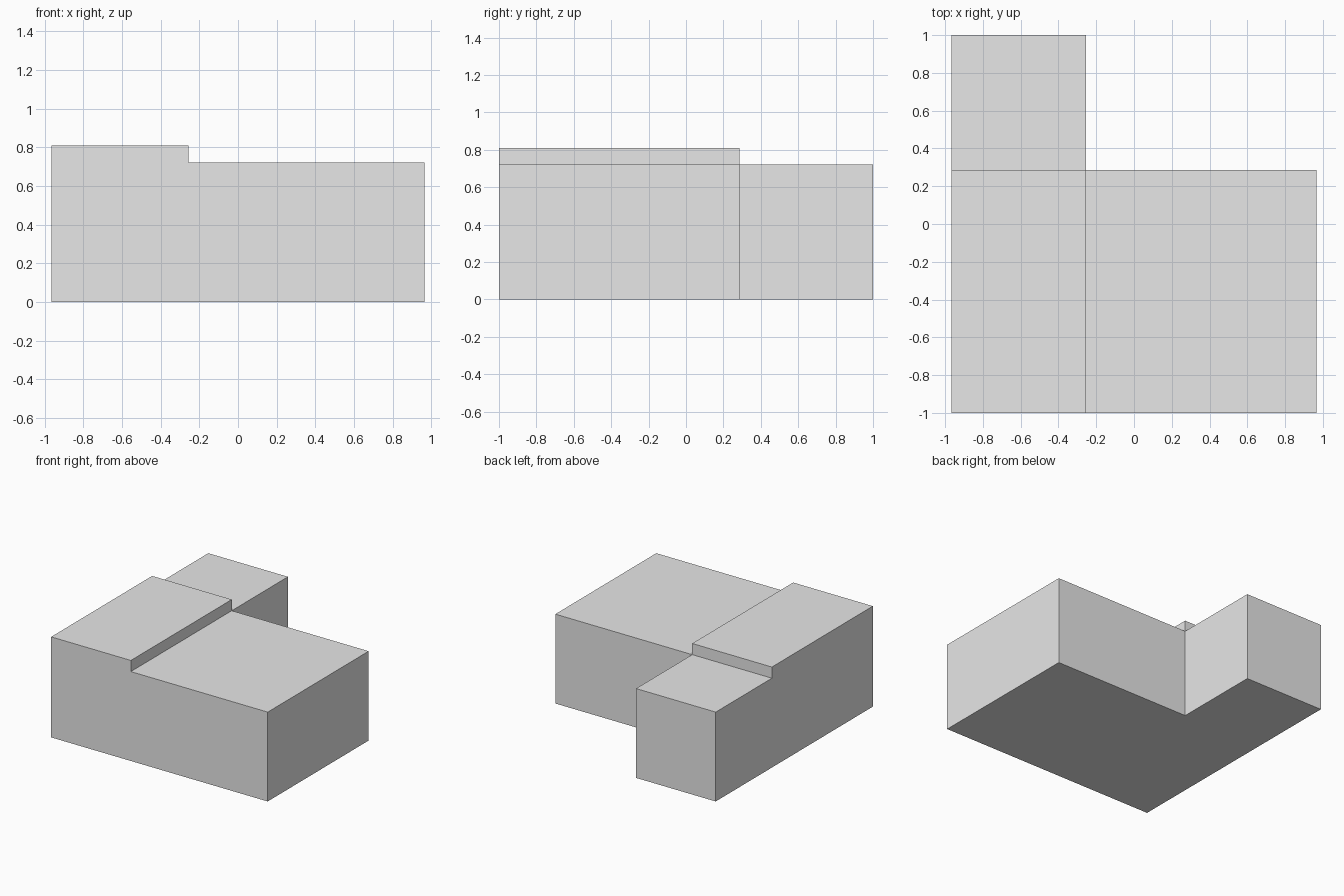
import bpy
import bmesh

if "Cube" in bpy.data.objects:
    bpy.data.objects.remove(bpy.data.objects["Cube"])

X0, XS, X1 = -0.965, -0.255, 0.965   # left wall, step, right wall
Y0, YS, Y1 = -1.0, 0.285, 1.0        # front wall, step, back wall
LOW, HIGH = 0.72, 0.81               # roof heights

bm = bmesh.new()


def cell(x0, x1, y0, y1):
    """Rectangular floor-plan cell."""
    return bm.faces.new([bm.verts.new((x, y, 0)) for x, y in
                         ((x0, y0), (x1, y0), (x1, y1), (x0, y1))])


def raise_faces(faces, height):
    """Extrude faces upward."""
    out = bmesh.ops.extrude_face_region(bm, geom=faces)["geom"]
    verts = [g for g in out if isinstance(g, bmesh.types.BMVert)]
    bmesh.ops.translate(bm, verts=verts, vec=(0, 0, height))


# L-shaped floor plan: main wing, front-left block, rear wing
cell(X0, XS, Y0, YS)
cell(XS, X1, Y0, YS)
cell(X0, XS, YS, Y1)
bmesh.ops.remove_doubles(bm, verts=bm.verts, dist=0.0001)

# Walls up to the low roof, keeping the floor closed
floor = bm.faces[:]
bottom = bmesh.ops.duplicate(bm, geom=floor)
raise_faces(floor, LOW)
bmesh.ops.remove_doubles(bm, verts=bm.verts, dist=0.0001)

# Raised roof over the front-left block
bm.faces.ensure_lookup_table()
roof = [f for f in bm.faces
        if all(abs(v.co.z - LOW) < 0.001 for v in f.verts)
        and f.calc_center_median().x < XS and f.calc_center_median().y < YS]
raise_faces(roof, HIGH - LOW)

bmesh.ops.recalc_face_normals(bm, faces=bm.faces)
mesh = bpy.data.meshes.new("building_mass")
bm.to_mesh(mesh)
bm.free()

grey = bpy.data.materials.new("light grey")
grey.diffuse_color = (0.8, 0.8, 0.8, 1)
grey.use_nodes = True
grey.node_tree.nodes["Principled BSDF"].inputs["Base Color"].default_value = grey.diffuse_color
mesh.materials.append(grey)
bpy.context.collection.objects.link(bpy.data.objects.new("building_mass", mesh))
